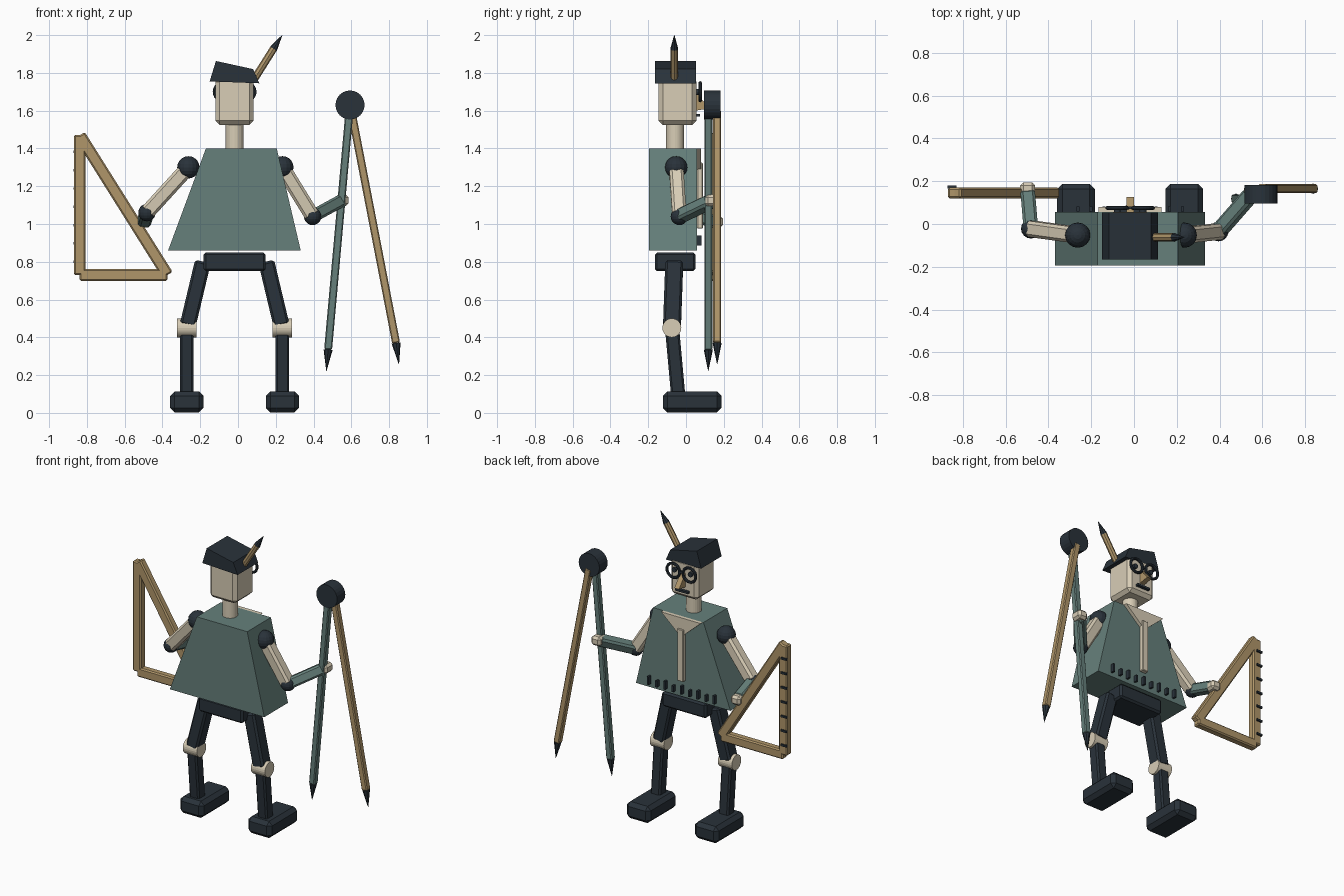
import bpy, bmesh
from math import pi
from mathutils import Vector, Matrix

if "Cube" in bpy.data.objects:
    bpy.data.objects.remove(bpy.data.objects["Cube"])

CX = -0.018  # body's own centre line


def material(name, hexcol):
    m = bpy.data.materials.new(name)
    rgb = [int(hexcol[i:i + 2], 16) / 255 for i in (0, 2, 4)]
    m.diffuse_color = [((c + 0.055) / 1.055) ** 2.4 for c in rgb] + [1]
    m.use_nodes = True
    m.node_tree.nodes["Principled BSDF"].inputs["Base Color"].default_value = m.diffuse_color
    return m


TEAL = material("teal", "66807b")
DARK = material("dark", "29323a")
CREAM = material("cream", "d8cdb6")
TAN = material("tan", "b0966a")


def make(name, bm, mat, matrix=None, bevel=0):
    bmesh.ops.recalc_face_normals(bm, faces=bm.faces)
    me = bpy.data.meshes.new(name)
    bm.to_mesh(me)
    bm.free()
    me.materials.append(mat)
    ob = bpy.data.objects.new(name, me)
    bpy.context.collection.objects.link(ob)
    if matrix:
        ob.matrix_world = matrix
    if bevel:
        b = ob.modifiers.new("bevel", 'BEVEL')
        b.width, b.segments = bevel, 1
    return ob


def box(name, center, size, mat, bevel=0):
    bm = bmesh.new()
    bmesh.ops.create_cube(bm, size=1)
    bmesh.ops.scale(bm, vec=size, verts=bm.verts)
    return make(name, bm, mat, Matrix.Translation(center), bevel)


def frame(a, b):
    # local z runs from a to b, origin at the middle
    a, b = Vector(a), Vector(b)
    z = (b - a).normalized()
    ref = Vector((0, 0, 1)) if abs(z.y) > 0.8 else Vector((0, 1, 0))
    x = ref.cross(z).normalized()
    m = Matrix((x, z.cross(x), z)).transposed().to_4x4()
    return Matrix.Translation((a + b) / 2) @ m, (b - a).length


def strut(name, a, b, w, d, mat, bevel=0.008):
    m, length = frame(a, b)
    bm = bmesh.new()
    bmesh.ops.create_cube(bm, size=1)
    bmesh.ops.scale(bm, vec=(w, d, length), verts=bm.verts)
    return make(name, bm, mat, m, bevel)


def rod(name, a, b, r1, r2, mat, sides=24):
    m, length = frame(a, b)
    bm = bmesh.new()
    bmesh.ops.create_cone(bm, cap_ends=True, segments=sides, radius1=r1, radius2=r2, depth=length)
    return make(name, bm, mat, m)


def ball(name, center, r, mat):
    bm = bmesh.new()
    bmesh.ops.create_uvsphere(bm, u_segments=16, v_segments=10, radius=r)
    return make(name, bm, mat, Matrix.Translation(center))


def prism(name, pts, axis, lo, hi, mat):
    # extrude a profile along x (points are y,z) or y (points are x,z)
    bm = bmesh.new()
    vs = [bm.verts.new((lo, p, q) if axis == 'x' else (p, lo, q)) for p, q in pts]
    f = bm.faces.new(vs)
    r = bmesh.ops.extrude_face_region(bm, geom=[f])
    off = (hi - lo, 0, 0) if axis == 'x' else (0, hi - lo, 0)
    bmesh.ops.translate(bm, vec=off, verts=[v for v in r["geom"] if isinstance(v, bmesh.types.BMVert)])
    return make(name, bm, mat)


# torso, collar, tie and hem ticks
prism("torso", [(-0.37, 0.86), (0.332, 0.86), (0.205, 1.4), (-0.17, 1.4)], 'y', -0.195, 0.057, TEAL)
box("pelvis", (CX, -0.057, 0.8), (0.328, 0.215, 0.1), DARK, 0.012)
prism("collar", [(CX - 0.147, 1.4), (CX + 0.147, 1.4), (CX, 1.27)], 'y', 0.057, 0.08, CREAM)
box("tie", (CX, 0.074, 1.15), (0.046, 0.03, 0.35), CREAM, 0.004)
for i in range(9):
    h = 0.055 if i % 2 == 0 else 0.042
    box("hem_tick", (CX + (i - 4) * 0.061, 0.07, 0.885 + h / 2), (0.013, 0.025, h), DARK)

# neck, head and hat
rod("neck", (CX, -0.058, 1.38), (CX, -0.058, 1.55), 0.047, 0.047, CREAM)
box("head", (CX, -0.045, 1.65), (0.202, 0.2, 0.25), CREAM, 0.022)
prism("cap", [(-0.15, 1.755), (0.113, 1.745), (0.08, 1.82), (-0.117, 1.863)], 'y', -0.165, 0.053, DARK)
rod("pencil_body", (0.085, -0.062, 1.765), (0.188, -0.062, 1.928), 0.02, 0.02, TAN, 8)
rod("pencil_tip", (0.188, -0.062, 1.928), (0.234, -0.062, 2.0), 0.021, 0.001, DARK, 8)

# face
for s in (-1, 1):
    ex = CX + s * 0.06
    bpy.ops.mesh.primitive_torus_add(location=(ex, 0.075, 1.70), rotation=(pi / 2, 0, 0),
                                     major_radius=0.047, minor_radius=0.009,
                                     major_segments=24, minor_segments=8)
    bpy.context.object.name = "glasses_rim"
    bpy.context.object.data.materials.append(DARK)
    rod("eye", (ex, 0.05, 1.70), (ex, 0.07, 1.70), 0.016, 0.016, DARK, 12)
box("glasses_bridge", (CX, 0.075, 1.705), (0.035, 0.012, 0.012), DARK)
prism("nose", [(0.05, 1.7), (0.05, 1.6), (0.125, 1.612)], 'x', CX - 0.017, CX + 0.017, TAN)
box("mouth", (CX, 0.062, 1.575), (0.095, 0.025, 0.014), DARK)

# legs
for s in (-1, 1):
    kx = CX + s * 0.253
    strut("thigh", (CX + s * 0.168, -0.062, 0.8), (kx - s * 0.004, -0.074, 0.46), 0.085, 0.095, DARK, 0.012)
    rod("knee", (kx - 0.052, -0.075, 0.45), (kx + 0.052, -0.075, 0.45), 0.05, 0.05, CREAM)
    strut("shin", (kx, -0.073, 0.44), (kx, -0.042, 0.1), 0.072, 0.075, DARK, 0.01)
    box("foot", (kx, 0.033, 0.058), (0.176, 0.31, 0.112), DARK, 0.024)

# arms: shoulder, elbow, hand
arms = {"left": ((-0.263, -0.052, 1.3), (-0.482, -0.022, 1.06), (-0.497, 0.155, 1.012)),
        "right": ((0.235, -0.052, 1.3), (0.395, -0.035, 1.04), (0.55, 0.142, 1.125))}
for side, (sh, el, ha) in arms.items():
    ball(side + "_shoulder", sh, 0.059, DARK)
    strut(side + "_upper_arm", sh, el, 0.08, 0.075, CREAM, 0.014)
    ball(side + "_elbow", el, 0.046, DARK)
    strut(side + "_forearm", el, ha, 0.068, 0.068, TEAL, 0.012)
    box(side + "_hand", ha, (0.07, 0.08, 0.062), CREAM, 0.015)

# drawing compass
rod("compass_hinge", (0.593, 0.095, 1.63), (0.593, 0.182, 1.63), 0.077, 0.077, DARK)
for name, y, top, end, tip, mat in (
        ("compass_leg_inner", 0.118, (0.59, 1.6), (0.477, 0.335), (0.468, 0.222), TEAL),
        ("compass_leg_outer", 0.165, (0.6, 1.6), (0.837, 0.37), (0.852, 0.258), TAN)):
    p = [(q[0], y, q[1]) for q in (top, end, tip)]
    strut(name, p[0], p[1], 0.042, 0.042, mat, 0.006)
    rod(name + "_point", p[1], p[2], 0.024, 0.001, DARK, 8)

# set square with ruler ticks
A, B, C = (-0.838, 0.145, 0.73), (-0.838, 0.145, 1.47), (-0.373, 0.145, 0.73)
for name, a, b in (("set_square_upright", A, B), ("set_square_base", A, C), ("set_square_slope", B, C)):
    strut(name, a, b, 0.063, 0.05, TAN, 0.008)
for i in range(7):
    box("ruler_tick", (-0.85, 0.173, 0.80 + 0.097 * i), (0.042, 0.014, 0.013), DARK)
